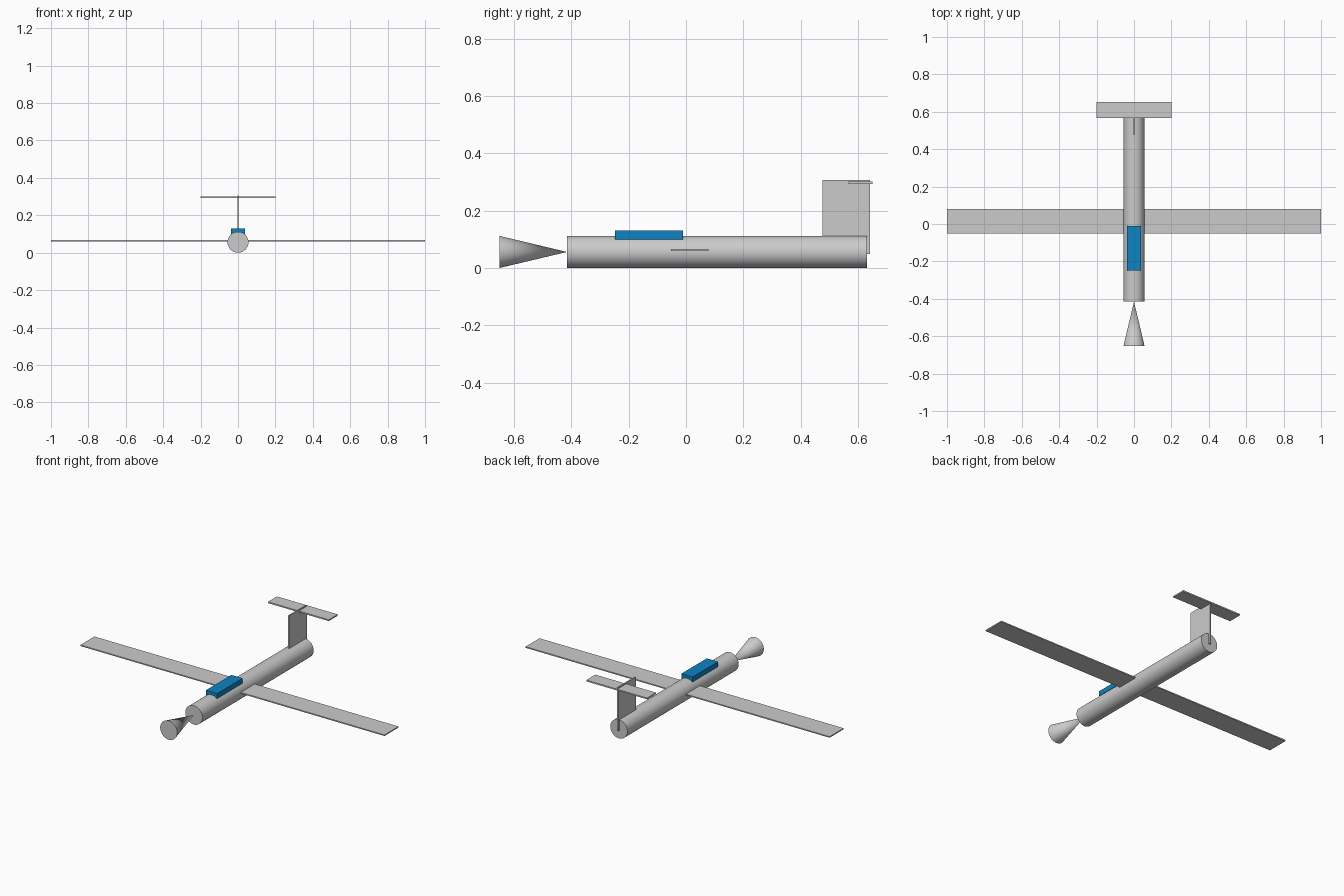
import bpy
import math

cube = bpy.data.objects.get("Cube")
if cube:
    bpy.data.objects.remove(cube, do_unlink=True)


def make_material(name, color):
    mat = bpy.data.materials.new(name)
    mat.use_nodes = True
    mat.diffuse_color = color
    mat.node_tree.nodes["Principled BSDF"].inputs["Base Color"].default_value = color
    return mat


grey = make_material("light grey", (0.6, 0.6, 0.6, 1))
blue = make_material("canopy blue", (0.004, 0.23, 0.54, 1))


def box(name, low, high, mat):
    """Box between two opposite corners."""
    bpy.ops.mesh.primitive_cube_add(size=1)
    obj = bpy.context.object
    obj.name = name
    for v in obj.data.vertices:
        v.co = [(a + b) / 2 + c * (b - a) for a, b, c in zip(low, high, v.co)]
    obj.data.materials.append(mat)
    return obj


def round_part(name, r_front, r_back, y_front, y_back, mat):
    """Cylinder or cone lying along y, resting on the ground."""
    bpy.ops.mesh.primitive_cone_add(
        vertices=64, radius1=r_front, radius2=r_back, depth=y_back - y_front,
        location=(0, (y_front + y_back) / 2, RADIUS),
        rotation=(-math.pi / 2, 0, 0))
    obj = bpy.context.object
    obj.name = name
    obj.data.materials.append(mat)
    bpy.ops.object.shade_smooth_by_angle(angle=math.radians(30))
    return obj


RADIUS = 0.056

# Body and the nose cone, whose tip meets the body
round_part("fuselage", RADIUS, RADIUS, -0.415, 0.631, grey)
round_part("nose_cone", RADIUS, 0, -0.651, -0.415, grey)

# Flying surfaces
box("wing", (-1, -0.052, 0.06), (1, 0.079, 0.067), grey)
box("tail_fin", (-0.004, 0.477, 0.048), (0.004, 0.642, 0.307), grey)
box("tailplane", (-0.2, 0.567, 0.293), (0.2, 0.651, 0.301), grey)

# Cockpit
box("canopy", (-0.037, -0.248, 0.1), (0.037, -0.01, 0.13), blue)
